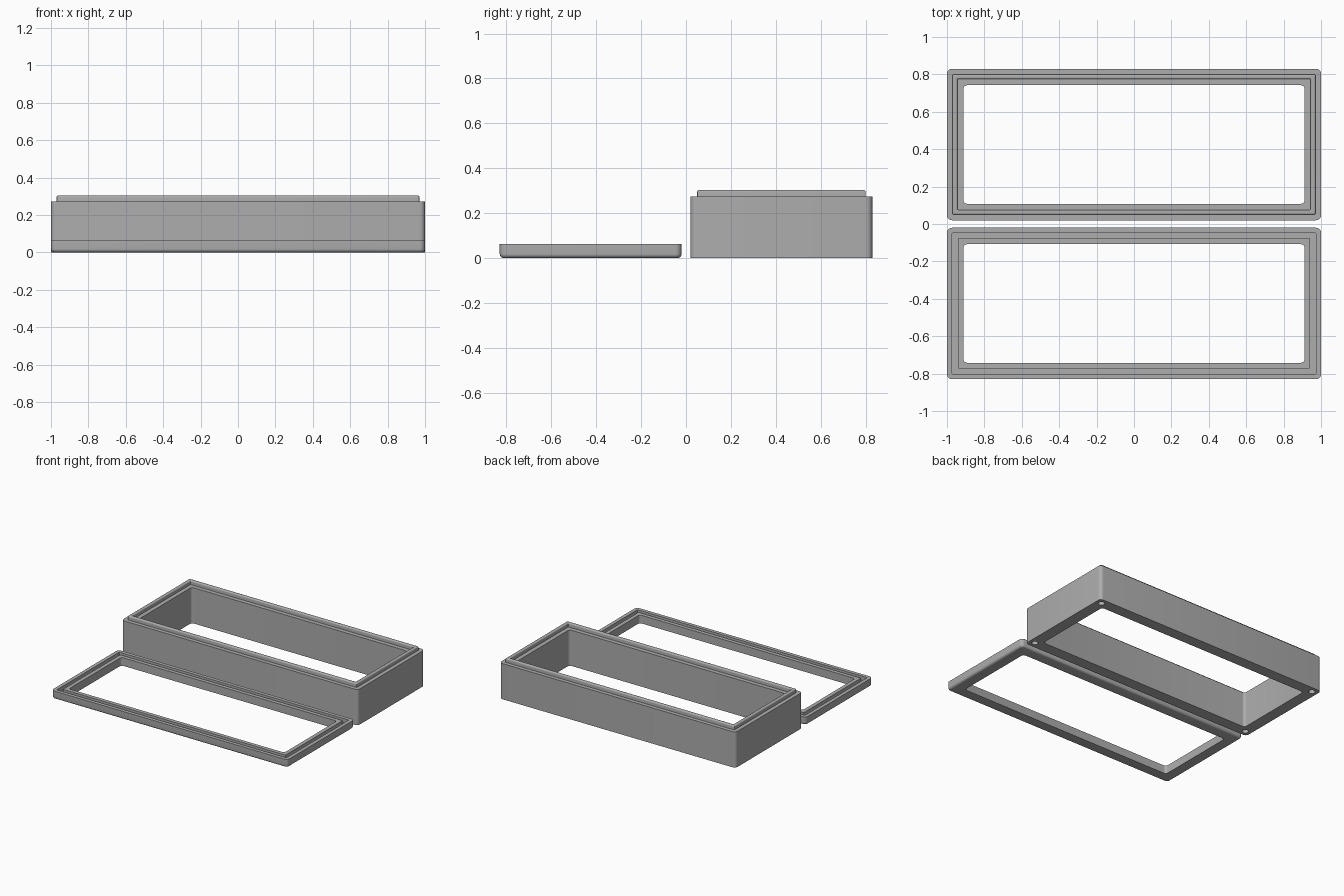
import bpy, bmesh, math
from mathutils import Matrix

default = bpy.data.objects.get("Cube")
if default:
    bpy.data.objects.remove(default, do_unlink=True)

# Single plain grey
grey = bpy.data.materials.new("plain_grey")
grey.use_nodes = True
COLOR = (0.42, 0.42, 0.42, 1)
grey.diffuse_color = COLOR
grey.node_tree.nodes["Principled BSDF"].inputs["Base Color"].default_value = COLOR

HALF_X, HALF_Y, CENTRE_Y = 1.0, 0.405, 0.425
OPENING = 0.088      # inset of the window opening
CORNER_STEPS = 6


def rounded_loop(bm, inset, z, radius, cy):
    """Vertices of one rounded rectangle."""
    hx, hy = HALF_X - inset - radius, HALF_Y - inset - radius
    verts = []
    for quarter, (sx, sy) in enumerate(((1, 1), (-1, 1), (-1, -1), (1, -1))):
        for i in range(CORNER_STEPS + 1):
            a = (quarter + i / CORNER_STEPS) * math.pi / 2
            verts.append(bm.verts.new((sx * hx + radius * math.cos(a),
                                       cy + sy * hy + radius * math.sin(a), z)))
    return verts


def fillet(inset, z, r, start, steps=5):
    """Quarter-circle profile points about a centre, turning clockwise."""
    return [(inset - r * math.cos(a), z + r * math.sin(a))
            for a in (start + i / steps * math.pi / 2 for i in range(steps + 1))]


def make_ring(name, profile, cy):
    """Sweep a closed (inset, z) section around a rounded rectangle."""
    bm = bmesh.new()
    loops = []
    for inset, z in profile:
        radius = 0.02 if inset > 0.08 else max(0.005, 0.027 - inset)
        loops.append(rounded_loop(bm, inset, z, radius, cy))
    for k, lower in enumerate(loops):
        upper = loops[(k + 1) % len(loops)]
        for i in range(len(lower)):
            j = (i + 1) % len(lower)
            bm.faces.new((lower[i], lower[j], upper[j], upper[i]))
    bmesh.ops.recalc_face_normals(bm, faces=bm.faces)
    mesh = bpy.data.meshes.new(name)
    bm.to_mesh(mesh)
    bm.free()
    mesh.materials.append(grey)
    ob = bpy.data.objects.new(name, mesh)
    bpy.context.collection.objects.link(ob)
    return ob


def activate(ob):
    bpy.ops.object.select_all(action='DESELECT')
    ob.select_set(True)
    bpy.context.view_layer.objects.active = ob


# Deep frame with a rounded raised lip
R = 0.008
LIP_OUT, LIP_IN, LIP_TOP, RIM = 0.03, 0.056, 0.303, 0.273
frame_profile = (
    [(0, 0), (0, RIM), (LIP_OUT, RIM)]
    + fillet(LIP_OUT + R, LIP_TOP - R, R, 0)
    + fillet(LIP_IN - R, LIP_TOP - R, R, math.pi / 2)
    + [(LIP_IN, RIM), (OPENING, RIM), (OPENING, 0)])
frame = make_ring("deep_frame", frame_profile, CENTRE_Y)

# Blind round sockets under the four corners
bm = bmesh.new()
for sx in (-1, 1):
    for sy in (-1, 1):
        place = Matrix.Translation((sx * (HALF_X - 0.046),
                                    CENTRE_Y + sy * (HALF_Y - 0.046), 0))
        bmesh.ops.create_cone(bm, cap_ends=True, segments=24, radius1=0.023,
                              radius2=0.023, depth=0.12, matrix=place)
cut_mesh = bpy.data.meshes.new("socket_cutter")
bm.to_mesh(cut_mesh)
bm.free()
cut_mesh.materials.append(grey)
cutter = bpy.data.objects.new("socket_cutter", cut_mesh)
cutter.hide_render = True
bpy.context.collection.objects.link(cutter)
mod = frame.modifiers.new("sockets", 'BOOLEAN')
mod.operation = 'DIFFERENCE'
mod.solver = 'EXACT'
mod.object = cutter
activate(frame)
bpy.ops.object.modifier_apply(modifier=mod.name)
bpy.data.objects.remove(cutter, do_unlink=True)

# Shallow lid, lying face down, with a groove for the lip
LID_TOP, GROOVE, EDGE = 0.062, 0.03, 0.018
lid_profile = (
    fillet(EDGE, EDGE, EDGE, -math.pi / 2)
    + [(0, LID_TOP), (LIP_OUT - 0.002, LID_TOP), (LIP_OUT - 0.002, GROOVE),
       (LIP_IN + 0.002, GROOVE), (LIP_IN + 0.002, LID_TOP),
       (OPENING, LID_TOP), (OPENING, 0)])
lid = make_ring("shallow_lid", lid_profile, -CENTRE_Y)

for ob in (frame, lid):
    activate(ob)
    bpy.ops.object.shade_smooth_by_angle(angle=math.radians(35))
